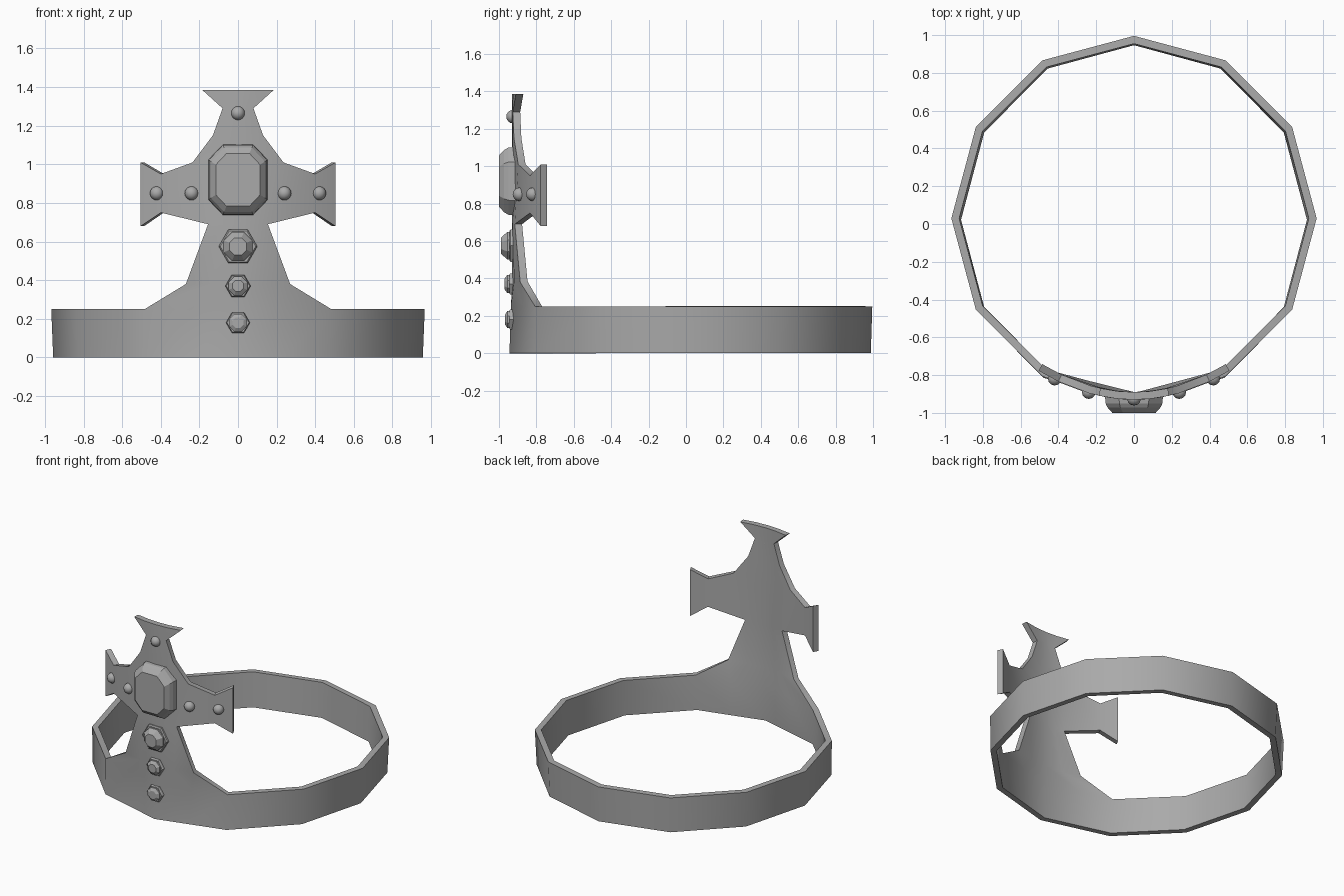
import bpy, bmesh, math
from mathutils import Vector, Matrix

if "Cube" in bpy.data.objects:
    bpy.data.objects.remove(bpy.data.objects["Cube"], do_unlink=True)

metal = bpy.data.materials.new("grey_metal")
metal.use_nodes = True
GREY = (0.4, 0.4, 0.4, 1)
metal.diffuse_color = GREY
metal.node_tree.nodes["Principled BSDF"].inputs["Base Color"].default_value = GREY


def finish(name, bm, angle=None, thickness=0):
    """Turn a bmesh into a shaded object."""
    mesh = bpy.data.meshes.new(name)
    bm.to_mesh(mesh)
    bm.free()
    obj = bpy.data.objects.new(name, mesh)
    bpy.context.collection.objects.link(obj)
    mesh.materials.append(metal)
    bpy.ops.object.select_all(action="DESELECT")
    bpy.context.view_layer.objects.active = obj
    obj.select_set(True)
    if thickness:
        mod = obj.modifiers.new("wall", "SOLIDIFY")
        mod.thickness = thickness
        mod.offset = -1
        mod.use_even_offset = True
        bpy.ops.object.modifier_apply(modifier=mod.name)
    if angle:
        bpy.ops.object.shade_smooth_by_angle(angle=math.radians(angle))
    return obj


def front_y(x):
    """Curved front surface of the cross."""
    return -0.93 + 0.6 * x * x


# Circlet: twelve-sided band, its two front sides halved to meet the cross
def band_row(z, radius_x, centre_y):
    corners = [Vector((radius_x * math.sin(i * math.pi / 6),
                       centre_y - 0.966 * math.cos(i * math.pi / 6), z)) for i in range(12)]
    row = []
    for i, p in enumerate(corners):
        row.append(p)
        if i in (0, 11):
            row.append((p + corners[(i + 1) % 12]) / 2)
    return row


bm = bmesh.new()


def strip(low, high, closed=False):
    a = [bm.verts.new(p) for p in low]
    b = [bm.verts.new(p) for p in high]
    for i in range(len(a) if closed else len(a) - 1):
        j = (i + 1) % len(a)
        bm.faces.new((a[i], a[j], b[j], b[i]))


bottom, top = band_row(0, 0.957, 0.022), band_row(0.25, 0.967, 0.03)
strip(bottom, top, True)

# Cross stem and head: rows of (height, half width)
rows = [[top[i] for i in (-2, -1, 0, 1, 2)]]
for z, half in [(0.38, 0.27), (0.69, 0.155), (1.01, 0.235),
                (1.15, 0.13), (1.29, 0.08), (1.385, 0.185)]:
    rows.append([Vector((k * half / 2, front_y(k * half / 2), z)) for k in range(-2, 3)])
for low, high in zip(rows, rows[1:]):
    strip(low, high)

# Flared arms on both sides
for side in (-1, 1):
    arm = [(0.155, 0.69, 0.235, 1.01), (0.4, 0.75, 0.4, 0.95), (0.505, 0.68, 0.505, 1.01)]
    arm = arm[::side]
    strip([Vector((side * a, front_y(a), z)) for a, z, _, _ in arm],
          [Vector((side * b, front_y(b), z)) for _, _, b, z in arm])
bmesh.ops.remove_doubles(bm, verts=bm.verts, dist=0.002)
bmesh.ops.recalc_face_normals(bm, faces=bm.faces)
if sum(f.normal.dot(f.calc_center_median() - Vector((0, 0, 0.2))) for f in bm.faces) < 0:
    bmesh.ops.reverse_faces(bm, faces=bm.faces)
finish("circlet_with_cross", bm, 40, 0.04)


def cut_stone(name, outline, z, levels):
    """Loft an outline forward through (y, scale) levels and cap it."""
    bm = bmesh.new()
    loops = [[bm.verts.new((x * s, y, z + h * s)) for x, h in outline] for y, s in levels]
    n = len(outline)
    for a, b in zip(loops, loops[1:]):
        for i in range(n):
            bm.faces.new((a[i], a[(i + 1) % n], b[(i + 1) % n], b[i]))
    bm.faces.new(loops[0])
    bm.faces.new(loops[-1])
    bmesh.ops.recalc_face_normals(bm, faces=bm.faces)
    finish(name, bm)


def polygon(n, radius, turn=0.0):
    return [(radius * math.cos(math.tau * (i + turn) / n),
             radius * math.sin(math.tau * (i + turn) / n)) for i in range(n)]


# Large central stone
quarter = [(0.155, 0.105), (0.08, 0.185)]
oval = quarter + [(-x, h) for x, h in quarter[::-1]]
oval += [(-x, -h) for x, h in oval]
cut_stone("centre_stone", oval, 0.92, [(-0.89, 1), (-0.95, 0.97), (-0.972, 0.9), (-1.0, 0.74)])

# Three stem stones in hexagonal settings
for label, z, r, tip in [("upper", 0.575, 0.1, -0.988), ("middle", 0.37, 0.066, -0.97),
                         ("lower", 0.18, 0.062, -0.967)]:
    cut_stone(label + "_setting", polygon(6, r), z, [(-0.9, 1), (-0.938, 1), (-0.945, 0.92)])
    cut_stone(label + "_stone", polygon(8, r * 0.8, 0.5), z,
              [(-0.9, 1), (-0.955, 1), (tip, 0.6)])

# Round studs on the arms and head
for i, (x, z) in enumerate([(-0.42, 0.85), (-0.24, 0.85), (0.24, 0.85), (0.42, 0.85), (0, 1.265)]):
    bm = bmesh.new()
    bmesh.ops.create_uvsphere(bm, u_segments=12, v_segments=8, radius=0.036,
                              matrix=Matrix.Translation((x, front_y(x) + 0.005, z)))
    finish(f"stud_{i + 1}", bm, 60)
